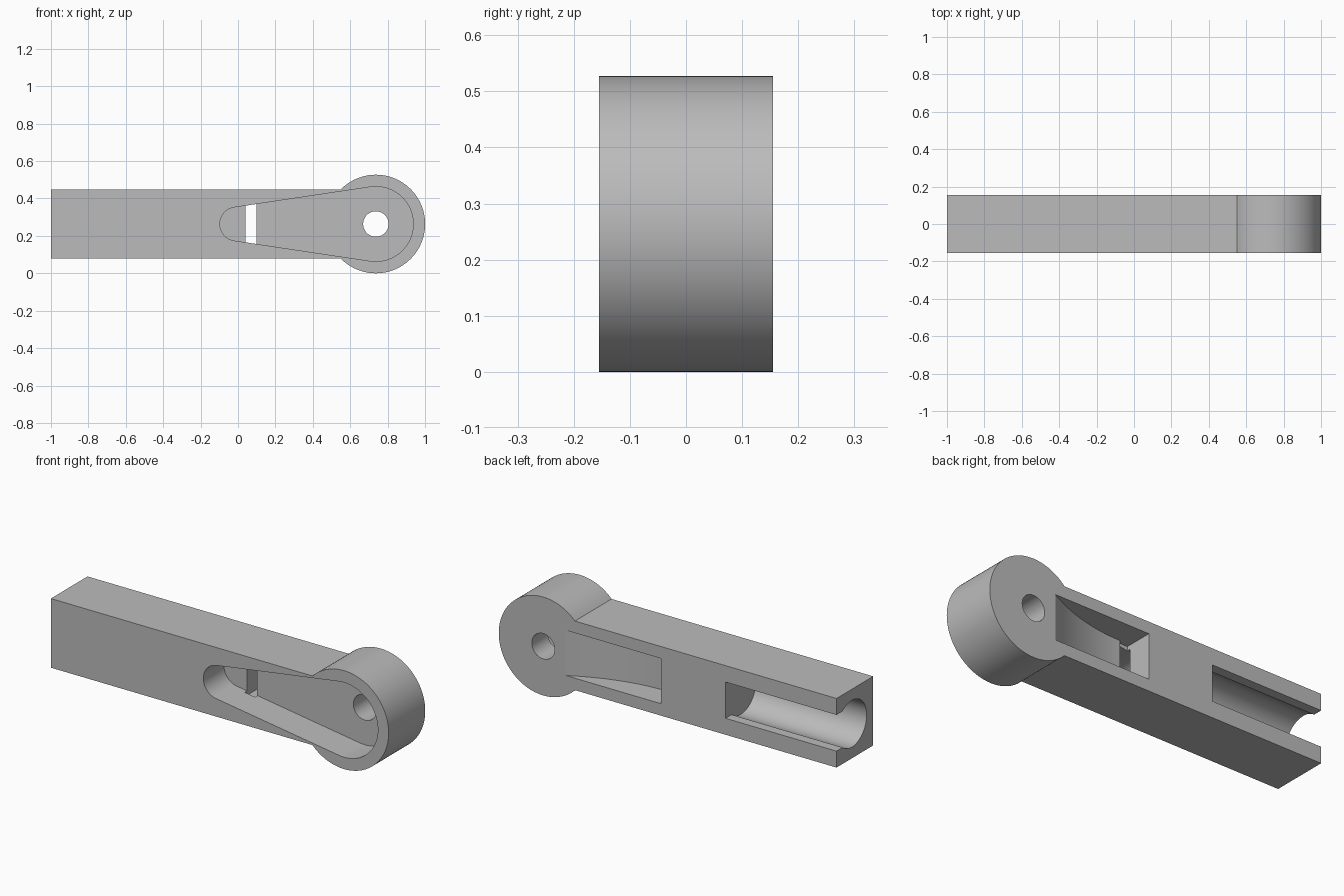
import bpy, bmesh, math
from mathutils import Vector

cube = bpy.data.objects.get("Cube")
if cube:
    bpy.data.objects.remove(cube, do_unlink=True)

MID = 0.2635          # height of the long axis
HALF = 0.155          # half thickness
EYE_X = 0.737         # centre of the round end
EYE_R = 0.2635
BAR = 0.185           # half height of the bar

grey = bpy.data.materials.new("plain_grey")
grey.use_nodes = True
tone = (0.5, 0.5, 0.5, 1)
grey.diffuse_color = tone
grey.node_tree.nodes["Principled BSDF"].inputs["Base Color"].default_value = tone


def arc(cx, cz, r, a0, a1, n):
    return [(cx + r * math.cos(a0 + (a1 - a0) * i / n),
             cz + r * math.sin(a0 + (a1 - a0) * i / n)) for i in range(n + 1)]


def prism(name, outline, axis, lo, hi):
    """Extrude a closed 2D outline along the given axis (other axes in order)."""
    bm = bmesh.new()
    verts = []
    for p in outline:
        co = list(p)
        co.insert(axis, lo)
        verts.append(bm.verts.new(co))
    face = bm.faces.new(verts)
    ext = bmesh.ops.extrude_face_region(bm, geom=[face])
    step = Vector((0, 0, 0))
    step[axis] = hi - lo
    bmesh.ops.translate(bm, vec=step,
                        verts=[g for g in ext["geom"] if isinstance(g, bmesh.types.BMVert)])
    bmesh.ops.recalc_face_normals(bm, faces=bm.faces)
    mesh = bpy.data.meshes.new(name)
    bm.to_mesh(mesh)
    bm.free()
    obj = bpy.data.objects.new(name, mesh)
    mesh.materials.append(grey)
    bpy.context.collection.objects.link(obj)
    return obj


# Bar and round eye as one outline
join = math.pi - math.asin(BAR / EYE_R)
outline = [(-1, MID + BAR), (-1, MID - BAR)] + arc(EYE_X, MID, EYE_R, -join, join, 72)
lever = prism("lever_arm", outline, 1, -HALF, HALF)

# Tapered front recess: two arcs joined by tangents
small_x, small_r, big_r = -0.007, 0.09, 0.2
tangent = math.acos((small_r - big_r) / (EYE_X - small_x))
recess = (arc(EYE_X, MID, big_r, -tangent, tangent, 56)
          + arc(small_x, MID, small_r, tangent, 2 * math.pi - tangent, 28))
cutters = [prism("front_recess", recess, 1, -0.3, 0.02)]

# Pin hole
cutters.append(prism("pin_hole", arc(EYE_X, MID, 0.068, 0, 2 * math.pi * 39 / 40, 39),
                     1, -0.3, 0.3))

# Rear pocket with a curved floor that breaks through into the recess
scoop = [(0.604, 0.2)]
for i in range(21):
    t = i / 20
    scoop.append((0.604 - 0.504 * t, HALF - 0.135 * (1 - (1 - t) ** 2)))
scoop += [(0.1, 0.0), (0.04, 0.0), (0.04, 0.2)]
cutters.append(prism("rear_scoop", scoop, 2, MID - 0.121, MID + 0.121))

# Keyhole channel along the plain end, open to the rear
bore_y, bore_r, slot = 0.025, 0.125, 0.097
neck = math.asin(slot / bore_r)
channel = (arc(bore_y, MID, bore_r, neck, 2 * math.pi - neck, 48)
           + [(0.3, MID - slot), (0.3, MID + slot)])
cutters.append(prism("end_channel", channel, 0, -1.2, -0.343))

bpy.context.view_layer.objects.active = lever
for cutter in cutters:
    cutter.hide_render = True
    mod = lever.modifiers.new(cutter.name, "BOOLEAN")
    mod.operation = "DIFFERENCE"
    mod.solver = "EXACT"
    mod.object = cutter
    bpy.ops.object.modifier_apply(modifier=mod.name)
    bpy.data.objects.remove(cutter, do_unlink=True)

bpy.ops.object.select_all(action="DESELECT")
lever.select_set(True)
bpy.ops.object.shade_smooth_by_angle(angle=math.radians(25))
